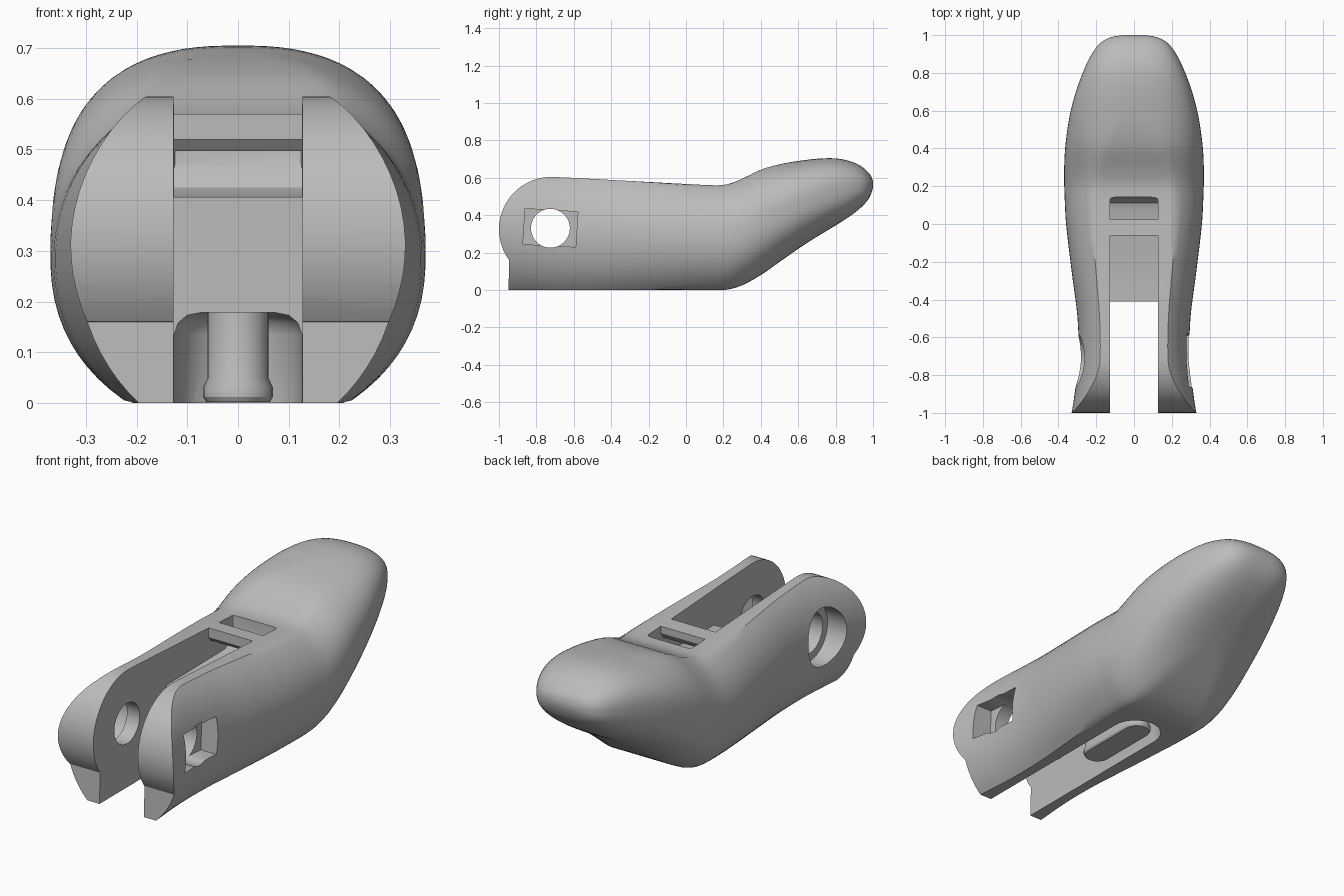
import bpy, bmesh, math
from mathutils import Vector

if "Cube" in bpy.data.objects:
    bpy.data.objects.remove(bpy.data.objects["Cube"])

grey = bpy.data.materials.new("plain_grey")
grey.diffuse_color = (0.5, 0.5, 0.5, 1)
grey.use_nodes = True
grey.node_tree.nodes["Principled BSDF"].inputs["Base Color"].default_value = grey.diffuse_color


def loft(name, rings):
    """Bridge closed rings of points and cap both ends."""
    bm = bmesh.new()
    vs = [[bm.verts.new(p) for p in r] for r in rings]
    n = len(vs[0])
    for a, b in zip(vs, vs[1:]):
        for i in range(n):
            j = (i + 1) % n
            bm.faces.new((a[i], a[j], b[j], b[i]))
    bm.faces.new(vs[0])
    bm.faces.new(vs[-1])
    bmesh.ops.recalc_face_normals(bm, faces=bm.faces[:])
    me = bpy.data.meshes.new(name)
    bm.to_mesh(me)
    bm.free()
    me.materials.append(grey)
    ob = bpy.data.objects.new(name, me)
    bpy.context.collection.objects.link(ob)
    return ob


def prism_x(name, pts, lo, hi):
    return loft(name, [[(x, y, z) for y, z in pts] for x in (lo, hi)])


def circle(cy, cz, r, n=40):
    return [(cy + r * math.cos(2 * math.pi * i / n), cz + r * math.sin(2 * math.pi * i / n))
            for i in range(n)]


def stadium(r, y0, y1, z, n=12):
    """Slot outline of half width r between the two arc centres."""
    pts = [(r * math.cos(math.pi * i / n), y1 + r * math.sin(math.pi * i / n), z) for i in range(n + 1)]
    return pts + [(-x, y0 + y1 - y, z) for x, y, _ in pts]


def cut(body, tool, op='DIFFERENCE'):
    tool.hide_render = True
    m = body.modifiers.new("cut", 'BOOLEAN')
    m.operation, m.solver, m.object = op, 'EXACT', tool
    bpy.context.view_layer.objects.active = body
    bpy.ops.object.modifier_apply(modifier=m.name)
    bpy.data.objects.remove(tool)


def smooth(ob, angle):
    bpy.ops.object.select_all(action='DESELECT')
    ob.select_set(True)
    bpy.context.view_layer.objects.active = ob
    bpy.ops.object.shade_smooth_by_angle(angle=math.radians(angle))


# Lever body stations: y, bottom, top, half width, flatness of top and bottom
stations = [
    (-1.05, 0, .61, .34, 1), (-.95, 0, .61, .322, 1), (-.72, 0, .605, .295, 1),
    (-.5, 0, .594, .299, 1), (-.3, 0, .583, .324, 1), (0, 0, .567, .36, .9),
    (.15, 0, .56, .368, .8), (.22, .002, .565, .37, .65), (.3, .025, .595, .37, .45),
    (.4, .08, .643, .365, .25), (.5, .15, .672, .353, .1), (.6, .22, .69, .335, 0),
    (.7, .285, .702, .308, 0), (.8, .345, .704, .272, 0), (.88, .397, .688, .235, 0),
    (.94, .445, .66, .196, 0), (.975, .485, .628, .155, 0), (.992, .52, .605, .11, 0),
    (1.0, .55, .58, .06, 0)]


def section(y, zb, zt, a, k, n=72):
    h, c = (zt - zb) / 2, (zt + zb) / 2
    b, e = h * (1 + .26 * k), 2 / (2.5 - .5 * k)
    ring = []
    for i in range(n):
        t = 2 * math.pi * (i + .5) / n
        co, si = math.cos(t), math.sin(t)
        z = math.copysign(abs(si) ** e * b, si)
        ring.append((math.copysign(abs(co) ** e * a, co), y, c + max(-h, min(h, z))))
    return ring


rings = []
for i in range(len(stations) - 1):
    p = [Vector(stations[max(0, min(len(stations) - 1, i + d))]) for d in (-1, 0, 1, 2)]
    d = p[2][0] - p[1][0]
    # tangents scaled for uneven spacing
    m1 = (p[2] - p[0]) * (d / (p[2][0] - p[0][0]))
    m2 = (p[3] - p[1]) * (d / (p[3][0] - p[1][0]))
    for s in range(3):
        t = s / 3
        v = (p[1] * (2 * t**3 - 3 * t**2 + 1) + m1 * (t**3 - 2 * t**2 + t)
             + p[2] * (3 * t**2 - 2 * t**3) + m2 * (t**3 - t**2))
        rings.append(section(v[0], max(0, v[1]), v[2], v[3], max(0, min(1, v[4]))))
rings.append(section(*stations[-1]))
body = loft("lever_body", rings)

# Rounded front ends with a step below
arc = [(-.72 + .28 * math.cos(math.radians(t)), .325 + .28 * math.sin(math.radians(t)))
       for t in range(216, 89, -6)]
cut(body, prism_x("front_profile", [(-.952, -.1), (-.945, .16)] + arc + [(-.72, .9), (1.2, .9), (1.2, -.1)],
                  -.6, .6), 'INTERSECT')

# Gap between the two arms
cut(body, prism_x("arm_gap", [(-1.2, -.2), (-.41, -.2), (-.41, 1), (-1.2, 1)], -.127, .127))

# Top pocket that passes under a cross bar
pocket = prism_x("top_pocket", [(-.5, .405), (.07, .41), (.11, .425), (.135, .46), (.142, .5), (.142, .9),
                                (.025, .9), (.025, .53), (.005, .5), (-.04, .497), (-.06, .52),
                                (-.06, .9), (-.5, .9)], -.1265, .1265)
bm = bmesh.new()
bm.from_mesh(pocket.data)
side = [e for e in bm.edges if abs(e.verts[0].co.x - e.verts[1].co.x) < .001
        and all(v.co.y > .14 for v in e.verts)]
bmesh.ops.bevel(bm, geom=side, offset=.035, segments=4, affect='EDGES', profile=.5)
bm.to_mesh(pocket.data)
bm.free()
cut(body, pocket)

# Underside channel with softened ceiling
cut(body, loft("under_channel", [stadium(r, -.6, .01, z) for r, z in
                                 ((.126, -.1), (.126, .135), (.118, .158), (.1, .173), (.075, .178))]))

# Pivot hole, round recess on the left, square recess on the right
cut(body, prism_x("pivot_hole", circle(-.725, .33, .104), -.6, .6))
cut(body, prism_x("round_recess", circle(-.725, .33, .145), -.6, -.2))
cut(body, prism_x("square_recess", [(-.872, .245), (-.59, .23), (-.578, .418), (-.86, .435)], .2, .6))
smooth(body, 32)

# Hanging boss with a flared foot inside the channel
boss = loft("under_boss", [stadium(r, -.28, .02, z) for r, z in
                           ((.06, .2), (.06, .05), (.069, .03), (.069, .012), (.063, .002))])
smooth(boss, 25)
